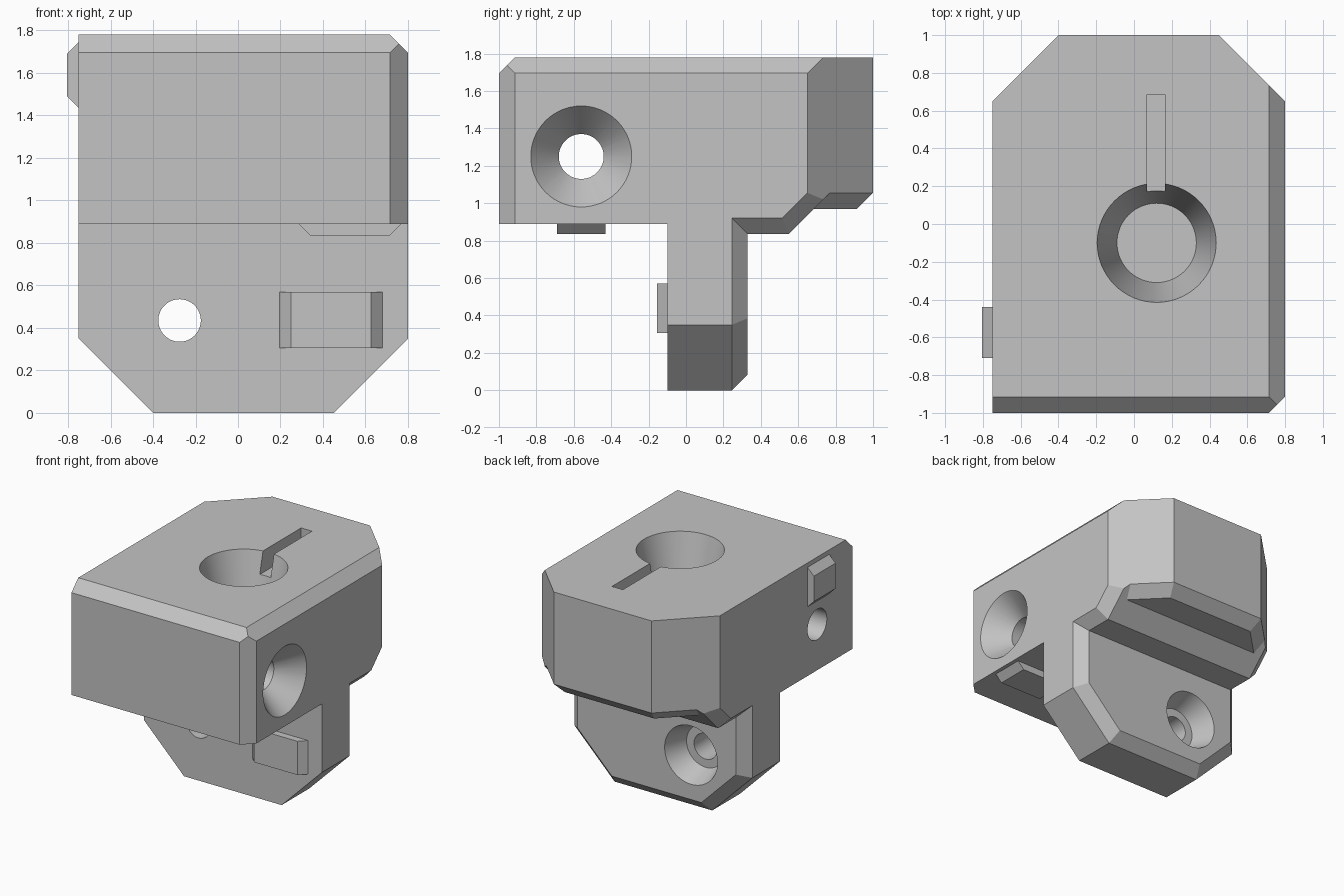
import bpy, bmesh
from math import radians
from mathutils import Vector, Matrix

cube = bpy.data.objects.get("Cube")
if cube:
    bpy.data.objects.remove(cube)

BEVEL = 0.085

grey = bpy.data.materials.new("plain_grey")
grey.use_nodes = True
grey.diffuse_color = (0.55, 0.55, 0.55, 1)
grey.node_tree.nodes["Principled BSDF"].inputs["Base Color"].default_value = grey.diffuse_color


def to_object(name, bm):
    bmesh.ops.recalc_face_normals(bm, faces=bm.faces)
    mesh = bpy.data.meshes.new(name)
    bm.to_mesh(mesh)
    bm.free()
    mesh.materials.append(grey)
    obj = bpy.data.objects.new(name, mesh)
    bpy.context.collection.objects.link(obj)
    return obj


def plane(x, y, z, point):
    n = Vector((x, y, z)).normalized()
    return n, n.dot(Vector(point))


def box_planes(lo, hi):
    return {"left": plane(-1, 0, 0, lo), "right": plane(1, 0, 0, hi),
            "front": plane(0, -1, 0, lo), "back": plane(0, 1, 0, hi),
            "bottom": plane(0, 0, -1, lo), "top": plane(0, 0, 1, hi)}


def solid(name, planes, bevels=()):
    """Convex block bounded by planes, with a flat bevel between named pairs."""
    cuts = list(planes.values())
    for a, b in bevels:
        (na, da), (nb, db) = planes[a], planes[b]
        cuts.append((na + nb, da + db - BEVEL))
    bm = bmesh.new()
    bmesh.ops.create_cube(bm, size=8)
    for n, d in cuts:
        bmesh.ops.bisect_plane(bm, geom=bm.verts[:] + bm.edges[:] + bm.faces[:], dist=1e-6,
                               plane_co=n * d / n.length_squared, plane_no=n, clear_outer=True)
        rim = [e for e in bm.edges if e.is_boundary]
        if rim:
            bmesh.ops.holes_fill(bm, edges=rim, sides=0)
    return to_object(name, bm)


def cone(name, start, direction, depth, r1, r2):
    """Tapered cutter running from start along direction, overshooting the mouth."""
    axis = Vector(direction)
    over = 0.01
    r_mouth = r1 + (r1 - r2) * over / depth
    bm = bmesh.new()
    mid = Vector(start) + axis * (depth - over) / 2
    turn = Vector((0, 0, 1)).rotation_difference(axis).to_matrix().to_4x4()
    bmesh.ops.create_cone(bm, cap_ends=True, segments=64, radius1=r_mouth, radius2=r2,
                          depth=depth + over, matrix=Matrix.Translation(mid) @ turn)
    return to_object(name, bm)


def combine(target, other, operation):
    mod = target.modifiers.new(operation.lower(), "BOOLEAN")
    mod.operation = operation
    mod.solver = "EXACT"
    mod.object = other
    bpy.context.view_layer.objects.active = target
    bpy.ops.object.modifier_apply(modifier=mod.name)
    bpy.data.objects.remove(other)


# Clipped rear corners shared by the upper blocks
corners = {"corner_r": plane(1, 1, 0, (0.8, 0.65, 0)),
           "corner_l": plane(-1, 1, 0, (-0.75, 0.65, 0))}
under = [(s, "bottom") for s in ("left", "right", "corner_l", "corner_r")]

# Main head
head = box_planes((-0.75, -1, 0.97), (0.8, 1, 1.78)) | corners
body = solid("mount_body", head, under + [("back", "bottom"), ("front", "top"),
                                          ("right", "top"), ("front", "right")])

# Lower front of the head
lower_front = solid("lower_front", box_planes((-0.75, -1, 0.89), (0.8, 0.24, 1.2)),
                    [("front", "right")])

# Stepped underside behind the leg, with a sloped rear
step = box_planes((-0.75, 0, 0.835), (0.8, 1, 1.1)) | corners
step["slope"] = plane(0, 1, -1, (0, 0.55, 0.835))
rear_step = solid("rear_step", step, under + [("left", "slope"), ("right", "slope")])

# Leg with clipped lower corners and a bevelled rear outline
leg_planes = box_planes((-0.75, -0.1, 0), (0.8, 0.33, 1))
leg_planes["clip_r"] = plane(1, 0, -1, (0.45, 0, 0))
leg_planes["clip_l"] = plane(-1, 0, -1, (-0.4, 0, 0))
leg = solid("leg", leg_planes, [(s, "back") for s in ("left", "right", "bottom", "clip_l", "clip_r")])

# Locating tabs with two sloped ends
tab = box_planes((0.1, -0.69, 0.835), (0.9, -0.43, 0.9))
tab["left"] = plane(-1, 0, -1, (0.285, 0, 0.89))
tab["right"] = plane(1, 0, -1, (0.77, 0, 0.89))
under_tab = solid("under_tab", tab)

tab = box_planes((0.1, -0.155, 0.305), (0.9, -0.09, 0.57))
tab["left"] = plane(-1, -1, 0, (0.195, -0.1, 0))
tab["right"] = plane(1, -1, 0, (0.68, -0.1, 0))
leg_tab = solid("leg_tab", tab)

tab = box_planes((-0.805, -0.71, 1.3), (-0.74, -0.44, 1.8))
tab["bottom"] = plane(-1, 0, -1, (-0.75, 0, 1.435))
tab["top"] = plane(-1, 0, 1, (-0.75, 0, 1.745))
side_tab = solid("side_tab", tab)

for part in (lower_front, rear_step, leg, under_tab, leg_tab, side_tab):
    combine(body, part, "UNION")

# Top socket and key slot, side countersunk bore, leg countersunk bore
cutters = [
    cone("top_socket", (0.12, -0.1, 1.78), (0, 0, -1), 0.45, 0.315, 0.21),
    solid("key_slot", box_planes((0.07, -0.1, 1.61), (0.165, 0.685, 2))),
    cone("side_countersink", (0.8, -0.56, 1.25), (-1, 0, 0), 0.18, 0.27, 0.12),
    cone("side_bore", (0.7, -0.56, 1.25), (-1, 0, 0), 1.6, 0.12, 0.12),
    cone("leg_countersink", (-0.275, 0.33, 0.435), (0, -1, 0), 0.18, 0.23, 0.165),
    cone("leg_bore", (-0.275, 0.25, 0.435), (0, -1, 0), 0.5, 0.1, 0.1),
]
for cutter in cutters:
    combine(body, cutter, "DIFFERENCE")

bpy.ops.object.select_all(action="DESELECT")
body.select_set(True)
bpy.context.view_layer.objects.active = body
bpy.ops.object.shade_smooth_by_angle(angle=radians(15))
